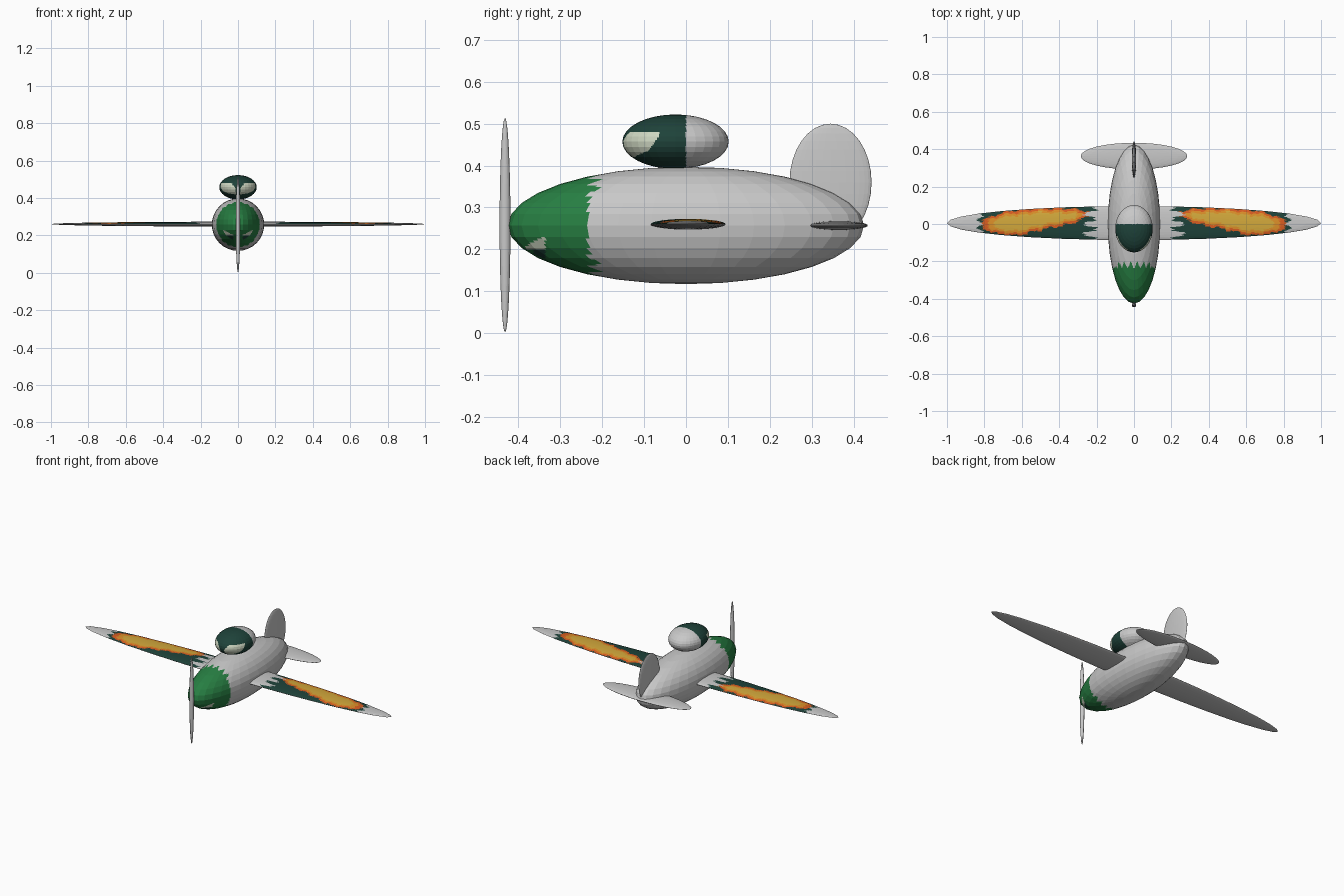
import bpy, bmesh, math

if "Cube" in bpy.data.objects:
    bpy.data.objects.remove(bpy.data.objects["Cube"])


def material(name, r, g, b):
    m = bpy.data.materials.new(name)
    m.diffuse_color = (r, g, b, 1)
    m.use_nodes = True
    m.node_tree.nodes["Principled BSDF"].inputs["Base Color"].default_value = m.diffuse_color
    return m


GREY = material("light grey", 0.58, 0.58, 0.58)
GREEN = material("nose green", 0.02, 0.21, 0.055)
DARK = material("dark green", 0.013, 0.055, 0.042)
PALE = material("pale cream", 0.62, 0.68, 0.54)
ORANGE = material("flame orange", 0.70, 0.11, 0.015)
AMBER = material("flame amber", 0.73, 0.28, 0.022)
GOLD = material("flame gold", 0.66, 0.40, 0.045)


def ellipsoid(name, centre, radii, mats, paint=None, cuts=0, keep=None):
    """Faceted ellipsoid; facets are split flat so paint can follow a rule."""
    bm = bmesh.new()
    bmesh.ops.create_uvsphere(bm, u_segments=32, v_segments=16, radius=1)
    for v in bm.verts:
        v.co = [c + r * k for c, r, k in zip(centre, radii, v.co)]
    if cuts:
        edges = {e for f in bm.faces if keep(f.calc_center_median()) for e in f.edges}
        bmesh.ops.subdivide_edges(bm, edges=list(edges), cuts=cuts, use_grid_fill=True)
    if paint:
        for f in bm.faces:
            c = f.calc_center_median()
            f.material_index = paint(c.x, c.y, c.z)
    mesh = bpy.data.meshes.new(name)
    bm.to_mesh(mesh)
    bm.free()
    for m in mats:
        mesh.materials.append(m)
    ob = bpy.data.objects.new(name, mesh)
    bpy.context.collection.objects.link(ob)
    return ob


def zigzag(t):
    """Triangle wave between -1 and 1."""
    return 4 * abs(t - math.floor(t + 0.5)) - 1


def curve(points, t):
    """Straight-line interpolation through (t, value) points."""
    for (a, va), (b, vb) in zip(points, points[1:]):
        if t <= b:
            return va + (vb - va) * (t - a) / (b - a)
    return points[-1][1]


# Fuselage: toothed green nose with a small mouth
def paint_fuselage(x, y, z):
    h = abs(z - 0.257)
    edge = -0.235 + max(0, h - 0.045) * 0.35
    if h > 0.07:
        edge = -0.22 + 0.022 * zigzag(abs(math.atan2(abs(x), h)) * 3.4)
    if y > edge:
        return 0
    if -0.385 < y < -0.335 and abs(x) > 0.025:
        if 0.2 < z < 0.205 + (0.385 + y) * 0.6:
            return 2
        if y > -0.365 and 0.172 < z < 0.2:
            return 3
    return 1


ellipsoid("fuselage", (0, 0, 0.257), (0.14, 0.425, 0.14),
          [GREY, GREEN, PALE, DARK], paint_fuselage, 5, lambda c: c.y < -0.1)


# Canopy: dark front half with two pale eyes
def paint_canopy(x, y, z):
    if y > 0:
        return 0
    low = 0.42 + max(0, y + 0.125) * 0.45
    end = -0.065 - max(0, 0.47 - z) * 0.7
    if y < end and low < z < 0.48 and abs(x) > 0.012 + max(0, z - 0.45) * 0.8:
        return 2
    return 1


ellipsoid("canopy", (0, -0.025, 0.457), (0.1, 0.127, 0.065),
          [GREY, DARK, PALE], paint_canopy, 5, lambda c: c.y < 0.02)

# Wing: flames on the upper surface only
FLAME_TOP = [(0.24, 0.065), (0.32, 0.082), (0.5, 0.086), (0.7, 0.062), (0.83, 0.015)]
FLAME_LOW = [(0.24, 0.045), (0.34, 0.0), (0.47, -0.025), (0.62, -0.062), (0.72, -0.055),
             (0.83, -0.02)]


def paint_wing(x, y, z):
    u = abs(x)
    if z < 0.261:
        return 0
    root = 0.235 + 0.045 * zigzag(y * 19 + 0.5) + 0.02 * zigzag(y * 55)
    tip = 0.825 + 0.02 * zigzag(y * 25)
    if not root < u < tip:
        return 0
    jag = 0.006 * zigzag(u * 11) + 0.004 * zigzag(u * 27)
    depth = min(curve(FLAME_TOP, u) + jag - y, y - curve(FLAME_LOW, u) + jag,
                (u - 0.24) * 0.4, (0.81 - u) * 0.4)
    return 1 + sum(depth > d for d in (0, 0.013, 0.025))


ellipsoid("wing", (0, 0.005, 0.26), (1.0, 0.091, 0.013),
          [GREY, DARK, ORANGE, AMBER, GOLD], paint_wing, 7, lambda c: c.z > 0.26)

# Tail surfaces and propeller
ellipsoid("tailplane", (0, 0.363, 0.257), (0.285, 0.071, 0.011), [GREY])
ellipsoid("tail_fin", (0, 0.345, 0.36), (0.012, 0.098, 0.14), [GREY])
ellipsoid("propeller_blade", (0, -0.432, 0.258), (0.012, 0.013, 0.256), [GREY])
